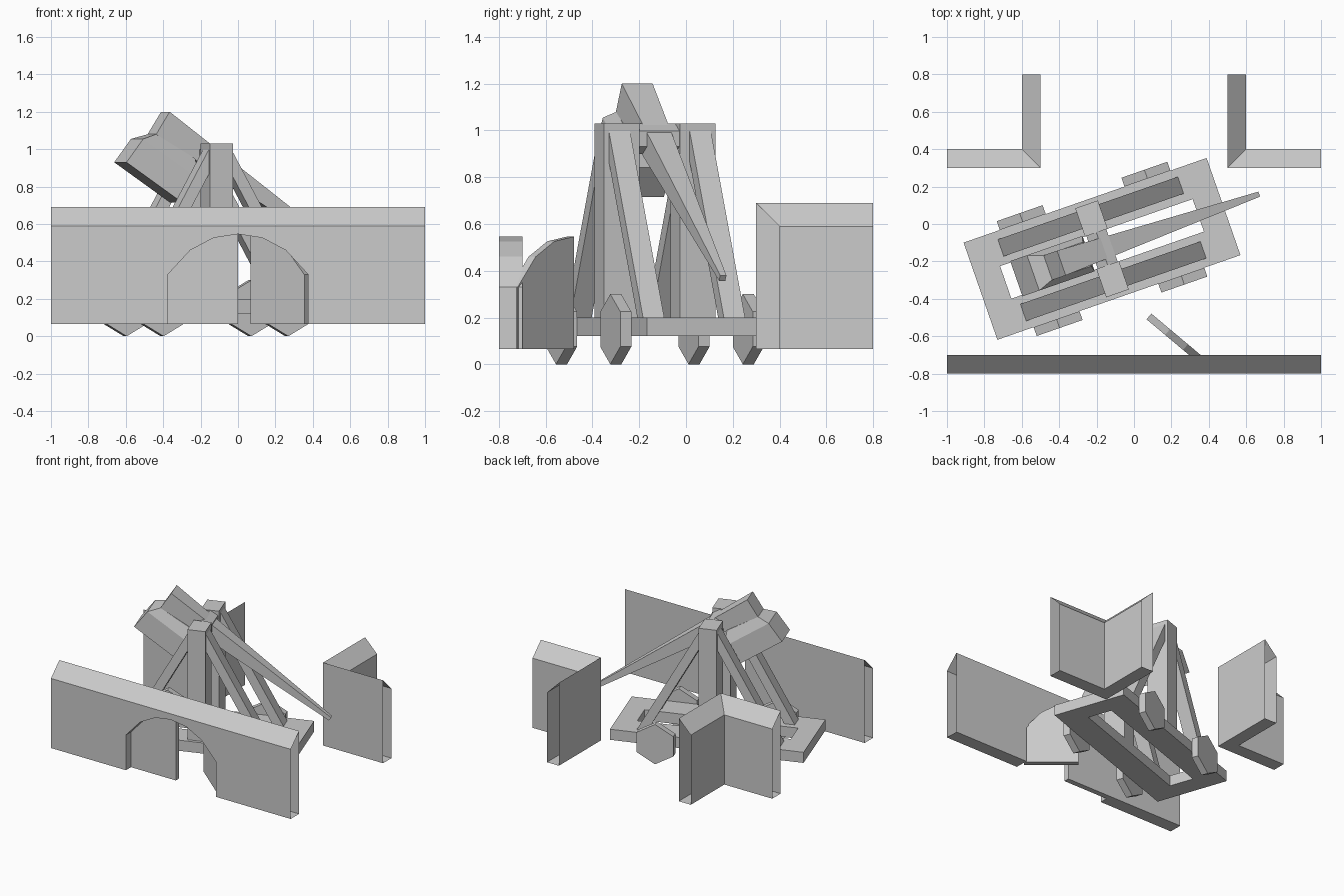
import bpy, bmesh
from math import sin, cos, pi, radians
from mathutils import Matrix, Vector

if "Cube" in bpy.data.objects:
    bpy.data.objects.remove(bpy.data.objects["Cube"], do_unlink=True)

grey = bpy.data.materials.new("plain grey")
grey.use_nodes = True
grey.diffuse_color = (0.6, 0.6, 0.6, 1)
grey.node_tree.nodes["Principled BSDF"].inputs["Base Color"].default_value = (0.6, 0.6, 0.6, 1)


def loft(name, rings, matrix=None, caps=True, loop=False, skip=()):
    """Join matching rings of points with quads; skip leaves out some ring edges."""
    bm = bmesh.new()
    rows = [[bm.verts.new(p) for p in ring] for ring in rings]
    n = len(rows[0])
    pairs = list(zip(rows, rows[1:])) + ([(rows[-1], rows[0])] if loop else [])
    for a, b in pairs:
        for i in range(n):
            if i not in skip:
                j = (i + 1) % n
                bm.faces.new((a[i], a[j], b[j], b[i]))
    if caps and not loop:
        bm.faces.new(rows[0])
        bm.faces.new(rows[-1])
    bmesh.ops.recalc_face_normals(bm, faces=bm.faces)
    if matrix:
        bm.transform(matrix)
    mesh = bpy.data.meshes.new(name)
    bm.to_mesh(mesh)
    bm.free()
    mesh.materials.append(grey)
    obj = bpy.data.objects.new(name, mesh)
    bpy.context.collection.objects.link(obj)
    return obj


def rect(x0, x1, y0, y1, z):
    return [(x0, y0, z), (x1, y0, z), (x1, y1, z), (x0, y1, z)]


LOW, EAVE, RIDGE = 0.065, 0.59, 0.69

# Half of the gate arch, from the jamb to the crown: (distance from hinge, height)
half_arch = [(0, 0.33), (0.12, 0.46), (0.245, 0.526), (0.375, 0.546)]
R = half_arch[-1][0]

# Front wall with arched gateway and a sloping top, open at both ends
arch = [(s - R, z) for s, z in half_arch] + [(R - s, z) for s, z in half_arch[-2::-1]]
outline = [(-1, LOW), (-R, LOW)] + arch + [(R, LOW), (1, LOW)]
front = [(x, -0.8, z) for x, z in outline] + [(1, -0.8, EAVE), (-1, -0.8, EAVE)]
back = [(x, -0.7, z) for x, z in outline] + [(1, -0.7, RIDGE), (-1, -0.7, RIDGE)]
count = len(front)
loft("front_wall", [front, back], skip=(count - 3, count - 1))


# Gate doors: the right one shut, the left one swung inwards
def door(name, hinge, along, across):
    shape = [(0, LOW)] + half_arch + [(R, LOW)]
    hinge, along, across = Vector(hinge), Vector(along), Vector(across)
    loft(name, [[hinge + along * s + across * t + Vector((0, 0, z)) for s, z in shape]
                for t in (0, 0.04)])


swing = radians(40)
door("right_gate_door", (-R, -0.7, 0), (1, 0, 0), (0, -1, 0))
door("left_gate_door", (0.38, -0.72, 0), (-cos(swing), sin(swing), 0),
     (-sin(swing), -cos(swing), 0))

# Rear corner walls, mitred, open at both ends
for side, label in ((1, "left"), (-1, "right")):
    stations = [((0.5, 0.8), (0.6, 0.8)), ((0.5, 0.3), (0.6, 0.4)), ((1, 0.3), (1, 0.4))]
    rings = [[(side * o[0], o[1], LOW), (side * i[0], i[1], LOW),
              (side * i[0], i[1], EAVE), (side * o[0], o[1], RIDGE)] for o, i in stations]
    loft(label + "_corner_wall", rings, caps=False)

# Siege engine, built along x and then turned into place
turn = Matrix.Translation((-0.171, -0.133, 0)) @ Matrix.Rotation(radians(19.2), 4, 'Z')

# Base frame
rings = []
for sx, sy in ((1, 1), (-1, 1), (-1, -1), (1, -1)):
    rings.append([(sx * x, sy * y, z) for x, y, z in
                  ((0.688, 0.275, 0.12), (0.688, 0.275, 0.2),
                   (0.545, 0.092, 0.2), (0.545, 0.092, 0.12))])
loft("base_frame", rings, turn, loop=True)


def hex_bar(name, x, z, radius, y0, y1):
    ring = [(x + radius * sin(k * pi / 3), z + radius * cos(k * pi / 3)) for k in range(6)]
    loft(name, [[(px, y, pz) for px, pz in ring] for y in (y0, y1)], turn)


for sy, side in ((1, "left"), (-1, "right")):
    # Upright post
    y0, y1 = sorted((sy * 0.092, sy * 0.252))
    loft(side + "_post", [rect(-0.064, 0.064, y0, y1, z) for z in (0.19, 1.03)], turn)
    for sx, end in ((1, "front"), (-1, "rear")):
        # Slanting brace and six-sided wheel
        y = sy * 0.183
        loft(f"{side}_{end}_brace",
             [rect(sx * 0.44, sx * 0.515, y - 0.048, y + 0.048, 0.19),
              rect(sx * -0.01, sx * 0.063, y - 0.048, y + 0.048, 1.0)], turn)
        hex_bar(f"{side}_{end}_wheel", sx * 0.353, 0.15, 0.15, sy * 0.275, sy * 0.325)

# Axle between the posts
hex_bar("axle", 0, 0.965, 0.065, -0.095, 0.095)


def cross(a, b, w):
    """Rectangle across the engine between two points of its side plane."""
    return [(a[0], -w, a[1]), (a[0], w, a[1]), (b[0], w, b[1]), (b[0], -w, b[1])]


# Tapering arm and the counterweight hung under its thick end
loft("throwing_arm", [cross((-0.23, 1.2), (-0.306, 1.08), 0.07),
                      cross((0.89, 0.38), (0.875, 0.357), 0.014)], turn)
loft("counterweight", [cross((-0.485, 0.93), (-0.17, 0.715), 0.1),
                       cross((-0.39, 1.055), (-0.076, 0.842), 0.1),
                       cross((-0.306, 1.08), (-0.085, 0.95), 0.068)], turn)
